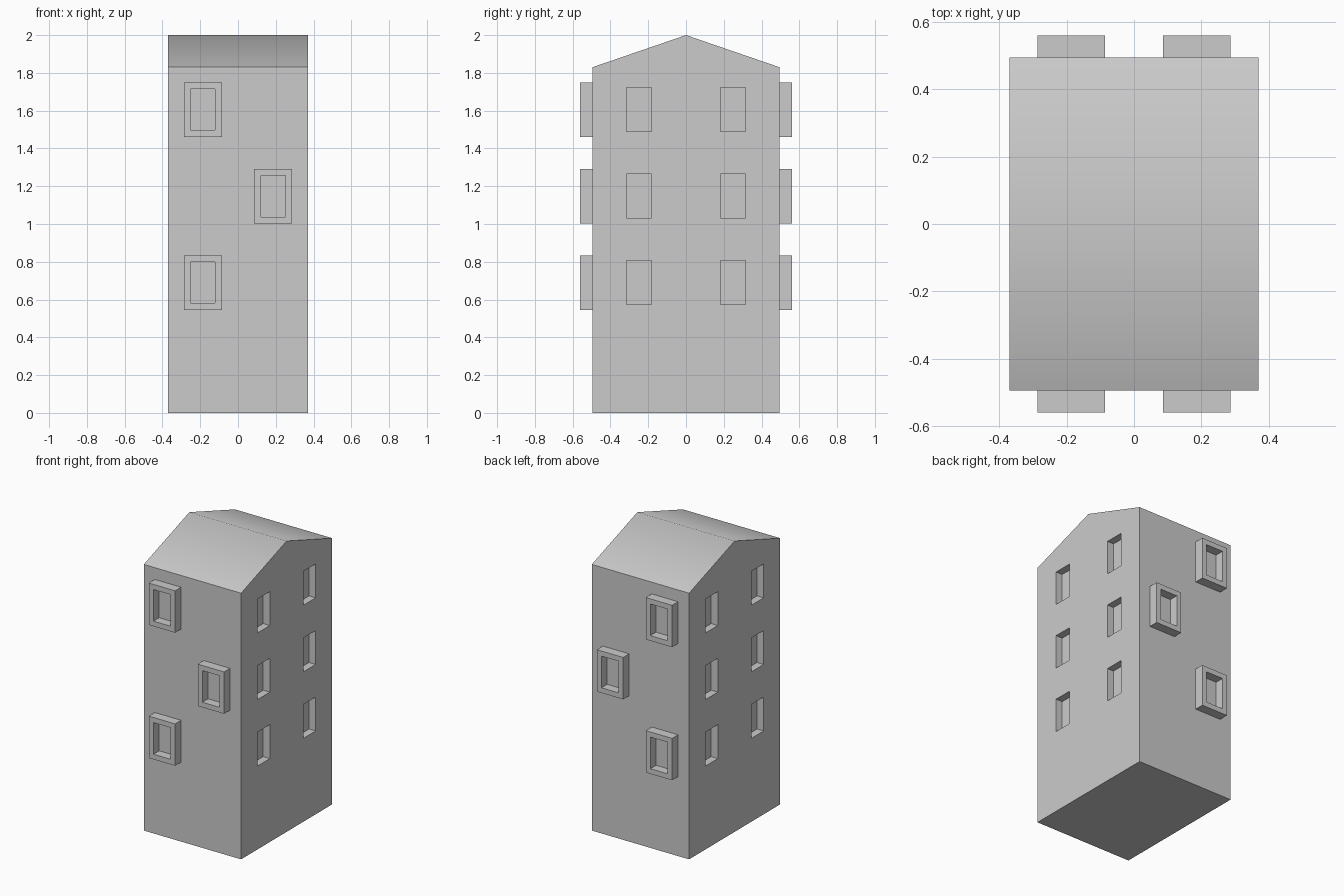
import bpy, bmesh, math
from mathutils import Matrix

if "Cube" in bpy.data.objects:
    bpy.data.objects.remove(bpy.data.objects["Cube"])

W, D, EAVE, TOP = 0.37, 0.495, 1.83, 2.0      # half width, half depth, heights
LEVELS = [0.69, 1.147, 1.605]                 # storey centre heights


def finish(bm, name):
    bmesh.ops.recalc_face_normals(bm, faces=bm.faces)
    me = bpy.data.meshes.new(name)
    bm.to_mesh(me)
    bm.free()
    ob = bpy.data.objects.new(name, me)
    bpy.context.collection.objects.link(ob)
    return ob


def add_box(bm, centre, size):
    m = Matrix.Translation(centre) @ Matrix.Diagonal((*size, 1))
    return bmesh.ops.create_cube(bm, size=1, matrix=m)["verts"]


# House body: gabled profile extruded along x
bm = bmesh.new()
profile = [(-D, 0), (D, 0), (D, EAVE), (0, TOP), (-D, EAVE)]
face = bm.faces.new([bm.verts.new((-W, y, z)) for y, z in profile])
ext = bmesh.ops.extrude_face_region(bm, geom=[face])["geom"]
bmesh.ops.translate(bm, vec=(2 * W, 0, 0),
                    verts=[v for v in ext if isinstance(v, bmesh.types.BMVert)])
body = finish(bm, "house_body")

# Recessed windows on both gable walls, 0.05 deep
bm = bmesh.new()
for sx in (-1, 1):
    for y in (-0.249, 0.249):
        for z in LEVELS:
            add_box(bm, (sx * W, y, z), (0.10, 0.132, 0.233))
cutter = finish(bm, "window_cutter")
mod = body.modifiers.new("windows", "BOOLEAN")
mod.operation, mod.solver, mod.object = "DIFFERENCE", "EXACT", cutter
bpy.context.view_layer.objects.active = body
body.select_set(True)
bpy.ops.object.modifier_apply(modifier=mod.name)
bpy.data.objects.remove(cutter)

# Roof ridge is softly shaded, all other edges stay sharp
bpy.ops.object.shade_smooth_by_angle(angle=math.radians(40))


# Protruding window frames on front and back, with a recessed opening
def window_frame(name, x, z, side):
    bm = bmesh.new()
    add_box(bm, (x, side * (D + 0.0325), z), (0.2, 0.065, 0.288))
    bm.normal_update()
    outer = next(f for f in bm.faces if f.normal.y * side > 0.9)
    inner = next(f for f in bm.faces if f.normal.y * side < -0.9)
    bm.faces.remove(inner)
    bmesh.ops.inset_region(bm, faces=[outer], thickness=0.05)
    new = bmesh.ops.extrude_discrete_faces(bm, faces=[outer])["faces"][0]
    bmesh.ops.translate(bm, vec=(0, -side * 0.062, 0), verts=new.verts)
    finish(bm, name)


for side, label in ((-1, "front"), (1, "back")):
    for i, (x, z) in enumerate(zip((-0.186, 0.186, -0.186), LEVELS)):
        window_frame(f"{label}_window_frame_{i + 1}", x, z, side)
